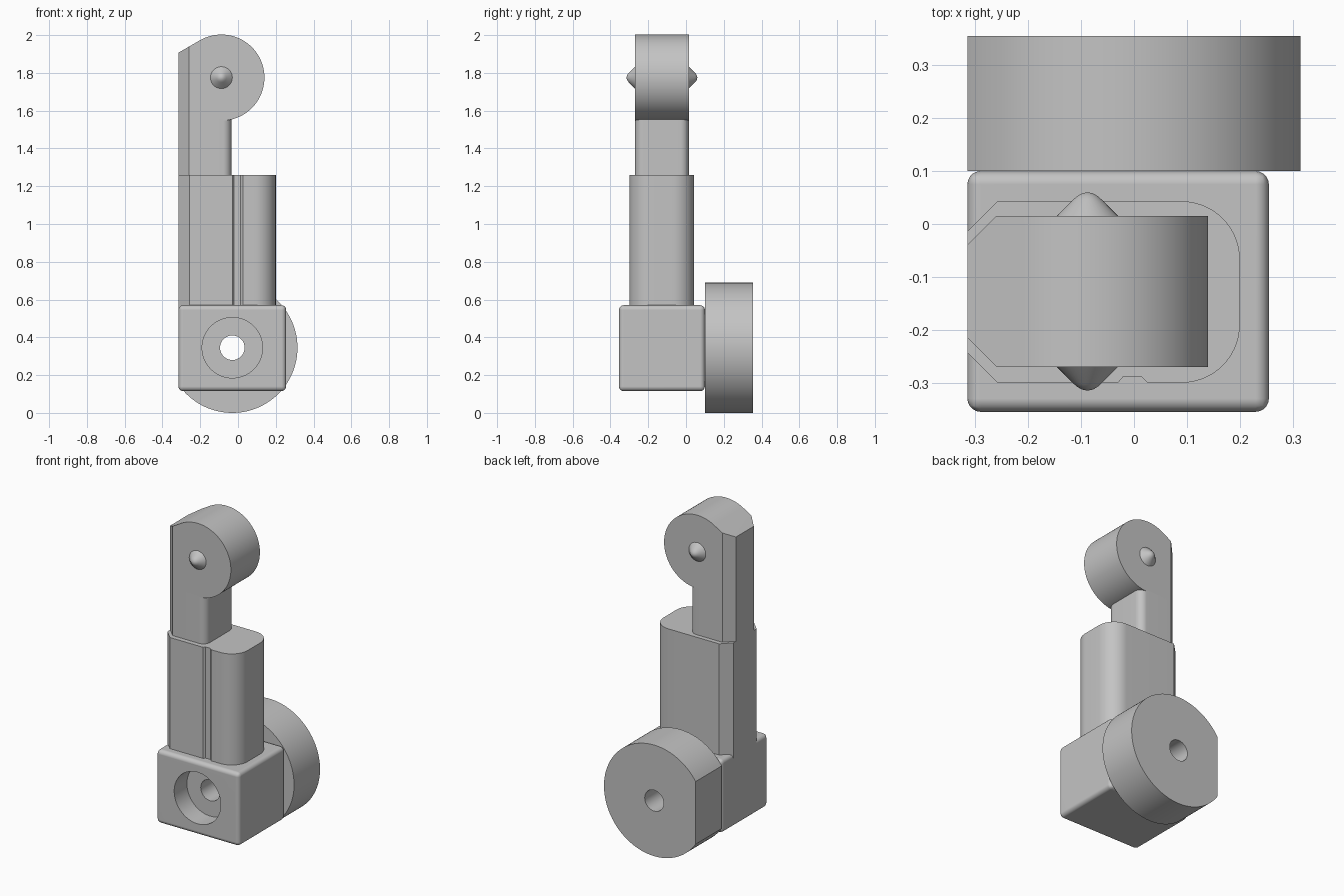
import bpy, bmesh
from math import cos, sin, radians, acos, degrees

cube = bpy.data.objects.get("Cube")
if cube:
    bpy.data.objects.remove(cube, do_unlink=True)

grey = bpy.data.materials.new("plain grey")
grey.use_nodes = True
colour = (0.55, 0.55, 0.55, 1)
grey.diffuse_color = colour
grey.node_tree.nodes["Principled BSDF"].inputs["Base Color"].default_value = colour

LEFT = -0.315            # shared flat side of every part
HUB = (-0.03, 0.345)     # wheel and bore axis (x, z)
TIP = (-0.088, 1.775)    # head axis (x, z)
FRONT, BACK = -0.27, 0.015   # head thickness


def arc(cx, cy, r, start, end, n=24):
    angles = [radians(start + (end - start) * i / n) for i in range(n + 1)]
    return [(cx + r * cos(a), cy + r * sin(a)) for a in angles]


def activate(ob):
    bpy.ops.object.select_all(action='DESELECT')
    ob.select_set(True)
    bpy.context.view_layer.objects.active = ob


def finish(name, bm, smooth=True):
    bmesh.ops.recalc_face_normals(bm, faces=bm.faces)
    me = bpy.data.meshes.new(name)
    bm.to_mesh(me)
    bm.free()
    me.materials.append(grey)
    ob = bpy.data.objects.new(name, me)
    bpy.context.collection.objects.link(ob)
    if smooth:
        shade(ob)
    return ob


def shade(ob):
    activate(ob)
    bpy.ops.object.shade_smooth_by_angle(angle=radians(30))


def prism(points, lo, hi, axis):
    """Extrude a closed profile along z (x, y profile) or y (x, z profile)."""
    bm = bmesh.new()
    place = (lambda p, h: (p[0], p[1], h)) if axis == 'Z' else (lambda p, h: (p[0], h, p[1]))
    rings = [[bm.verts.new(place(p, h)) for p in points] for h in (lo, hi)]
    for ring in rings:
        bm.faces.new(ring)
    n = len(points)
    for i in range(n):
        j = (i + 1) % n
        bm.faces.new((rings[0][i], rings[0][j], rings[1][j], rings[1][i]))
    return bm


def bore(ob, radius, lo, hi):
    """Cut a round hole along y on the hub axis."""
    circle = arc(*HUB, radius, 0, 360, 64)[:-1]
    cutter = finish("cutter", prism(circle, lo, hi, 'Y'), smooth=False)
    cutter.hide_render = True
    mod = ob.modifiers.new("bore", 'BOOLEAN')
    mod.operation, mod.solver, mod.object = 'DIFFERENCE', 'EXACT', cutter
    activate(ob)
    bpy.ops.object.modifier_apply(modifier=mod.name)
    bpy.data.objects.remove(cutter, do_unlink=True)


def column_profile(right, front, back, r, chamfer, notch=()):
    """Chamfered on the flat side, rounded on the other."""
    return ([(LEFT, front + chamfer), (LEFT + chamfer, front)] + list(notch)
            + arc(right - r, front + r, r, -90, 0, 14)
            + arc(right - r, back - r, r, 0, 90, 14)
            + [(LEFT + chamfer, back), (LEFT, back - chamfer)])


# Base block with rounded edges, counterbore and through hole
corners = [(LEFT, -0.355), (0.255, -0.355), (0.255, 0.1), (LEFT, 0.1)]
bm = prism(corners, 0.115, 0.57, 'Z')
bmesh.ops.bevel(bm, geom=bm.edges[:], offset=0.025, segments=5, profile=0.5, affect='EDGES')
block = finish("base_block", bm, smooth=False)
bore(block, 0.16, -0.5, -0.23)
bore(block, 0.065, -0.5, 0.5)
shade(block)
block.modifiers.new("even_shading", 'WEIGHTED_NORMAL').keep_sharp = True

# Round wheel behind the block, trimmed flat on one side
R = 0.345
cut = degrees(acos((LEFT - HUB[0]) / R))
wheel = finish("rear_wheel", prism(arc(*HUB, R, -cut, cut, 96), 0.1, 0.355, 'Y'), smooth=False)
bore(wheel, 0.065, -0.5, 0.5)
shade(wheel)

# Lower column with a shallow groove down its front
groove = [(-0.03, -0.3), (-0.02, -0.288), (0.013, -0.288), (0.026, -0.3)]
finish("lower_column", prism(column_profile(0.2, -0.3, 0.043, 0.11, 0.057, groove), 0.54, 1.26, 'Z'))

# Slim upper column
finish("upper_column", prism(column_profile(-0.035, FRONT, BACK, 0.045, 0.055), 1.25, 1.555, 'Z'))

# Round head with a sloped shoulder, chamfered along the flat side
head = arc(*TIP, 0.228, -90, 120, 64) + [(LEFT, 1.907), (LEFT, 1.547)]
bm = prism(head, FRONT, BACK, 'Y')
upright = [e for e in bm.edges
           if all(abs(v.co.x - LEFT) < 1e-4 for v in e.verts)
           and abs(e.verts[0].co.y - e.verts[1].co.y) < 1e-4]
bmesh.ops.bevel(bm, geom=upright, offset=0.055, segments=1, affect='EDGES')
finish("head", bm)

# Blunt cone pivots on both sides of the head
cone = [(0.058, -0.005), (0.058, 0), (0.026, 0.032), (0.019, 0.038), (0.01, 0.043)]
for name, y, side in (("front_pivot", FRONT, -1), ("back_pivot", BACK, 1)):
    bm = bmesh.new()
    rings = []
    for r, h in cone:
        ring = arc(*TIP, r, 0, 360, 40)[:-1]
        rings.append([bm.verts.new((x, y + side * h, z)) for x, z in ring])
    for a, b in zip(rings, rings[1:]):
        for i in range(len(a)):
            bm.faces.new((a[i - 1], a[i], b[i], b[i - 1]))
    bm.faces.new(rings[0])
    top = bm.verts.new((TIP[0], y + side * 0.045, TIP[1]))
    for i in range(len(rings[-1])):
        bm.faces.new((rings[-1][i - 1], rings[-1][i], top))
    finish(name, bm)
